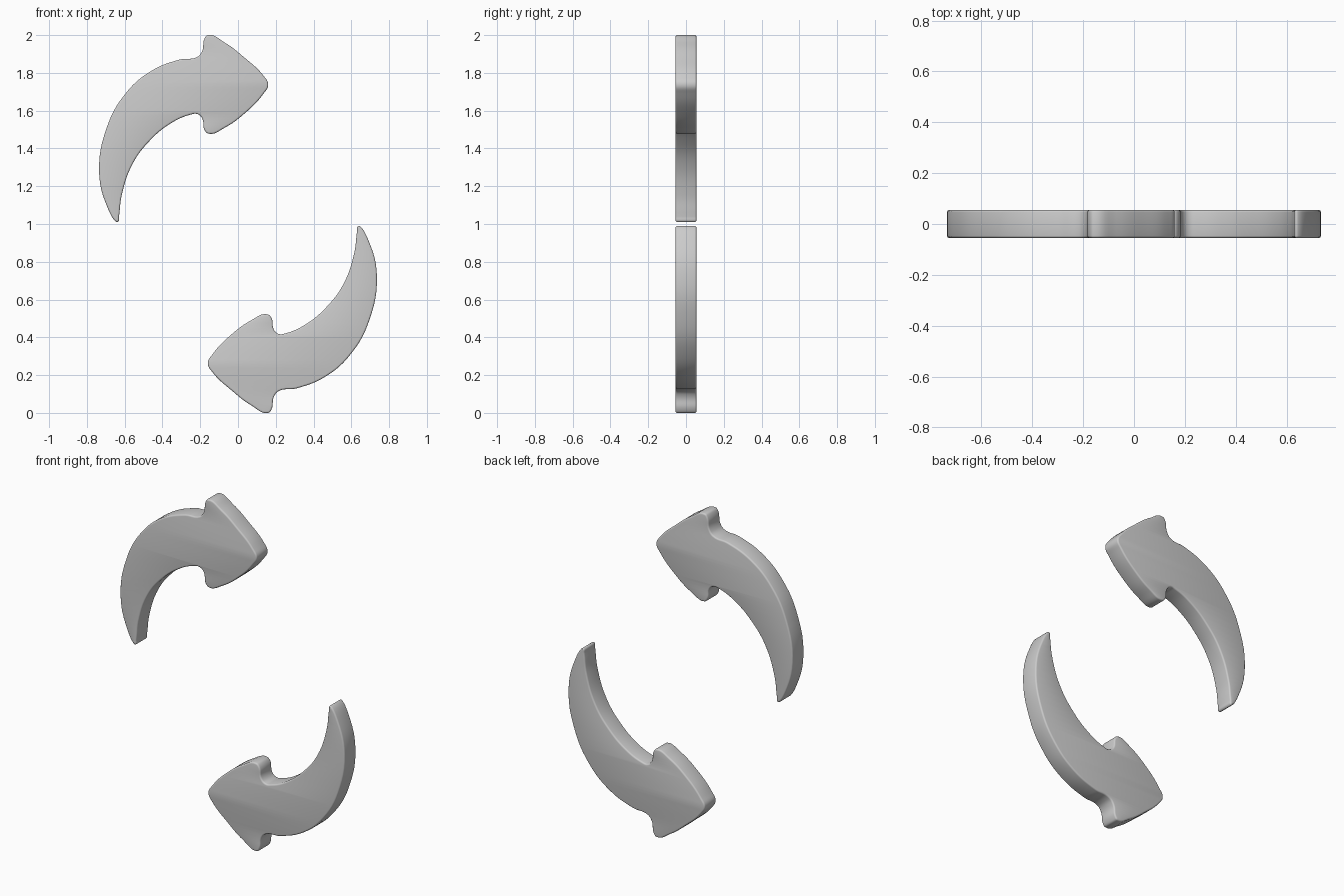
import bpy, bmesh, math

if "Cube" in bpy.data.objects:
    bpy.data.objects.remove(bpy.data.objects["Cube"])

# Outline of the upper arrow in (x, z): tail, outer edge, head, inner edge
OUTLINE = [(-0.645, 1.012), (-0.69, 1.085), (-0.735, 1.27), (-0.695, 1.51), (-0.60, 1.685),
           (-0.468, 1.805), (-0.31, 1.87), (-0.215, 1.885), (-0.19, 1.915),
           (-0.177, 1.982), (-0.16, 2.0), (-0.07, 1.96), (0.035, 1.88),
           (0.135, 1.785), (0.16, 1.738), (0.135, 1.69), (0.035, 1.585), (-0.07, 1.51),
           (-0.155, 1.478), (-0.177, 1.497), (-0.19, 1.56), (-0.215, 1.582),
           (-0.255, 1.578), (-0.36, 1.53), (-0.468, 1.44), (-0.557, 1.32),
           (-0.615, 1.155), (-0.63, 1.04), (-0.635, 1.012)]
HALF_DEPTH, EDGE = 0.055, 0.009


def arrow(name, turned):
    # filled curve with thickness and rounded rims
    s = -1 if turned else 1
    cu = bpy.data.curves.new(name, 'CURVE')
    cu.dimensions = '2D'
    cu.fill_mode = 'BOTH'
    cu.extrude = HALF_DEPTH - EDGE
    cu.bevel_depth = EDGE
    cu.bevel_resolution = 2
    cu.offset = -EDGE
    cu.resolution_u = 6
    sp = cu.splines.new('BEZIER')
    sp.bezier_points.add(len(OUTLINE) - 1)
    for p, (x, z) in zip(sp.bezier_points, OUTLINE):
        p.co = (s * x, 1 + s * (z - 1), 0)
        p.handle_left_type = p.handle_right_type = 'AUTO'
    sp.use_cyclic_u = True
    ob = bpy.data.objects.new(name, cu)
    bpy.context.collection.objects.link(ob)
    ob.rotation_euler.x = math.pi / 2

    # turn into a clean closed mesh
    bpy.ops.object.select_all(action='DESELECT')
    ob.select_set(True)
    bpy.context.view_layer.objects.active = ob
    bpy.ops.object.convert(target='MESH')
    ob = bpy.context.object
    bm = bmesh.new()
    bm.from_mesh(ob.data)
    bmesh.ops.remove_doubles(bm, verts=bm.verts, dist=0.0005)
    bmesh.ops.recalc_face_normals(bm, faces=bm.faces)
    bm.to_mesh(ob.data)
    bm.free()
    bpy.ops.object.shade_smooth_by_angle(angle=math.radians(40))


arrow("upper_arrow", False)
arrow("lower_arrow", True)
